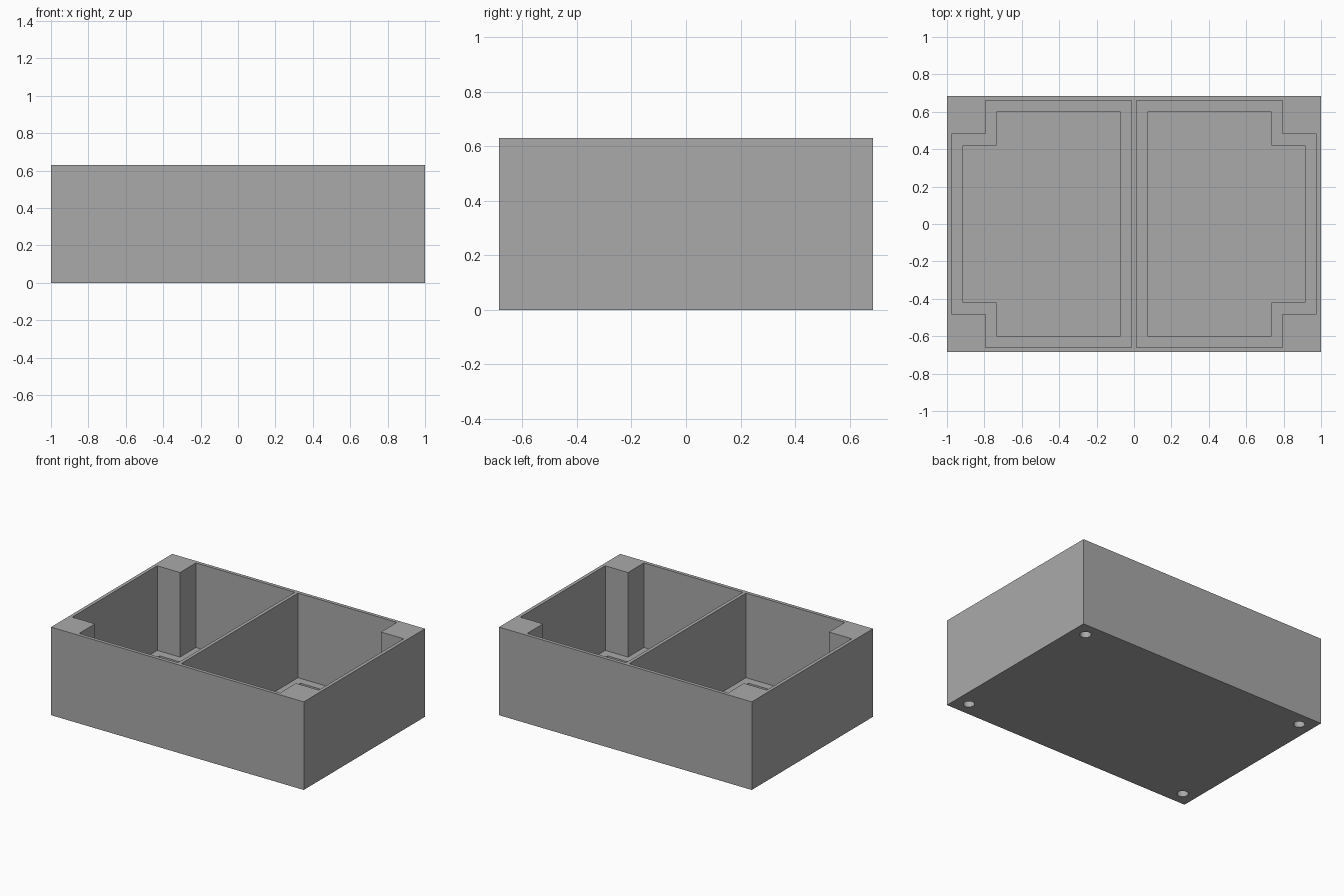
import bpy
import bmesh

cube = bpy.data.objects.get("Cube")
if cube:
    bpy.data.objects.remove(cube)

# Overall sizes
LENGTH, WIDTH, HEIGHT = 2.0, 1.37, 0.63
WALL, FLOOR, POST = 0.025, 0.025, 0.18
RIM, RECESS = 0.06, 0.01
HOLE_RADIUS, HOLE_DEPTH, HOLE_INSET = 0.037, 0.3, 0.1

grey = bpy.data.materials.new("plain grey")
grey.use_nodes = True
grey.diffuse_color = (0.4, 0.4, 0.4, 1)
grey.node_tree.nodes["Principled BSDF"].inputs["Base Color"].default_value = (0.4, 0.4, 0.4, 1)


def make_prism(name, outline, low, high):
    """Closed straight solid with the given outline."""
    bm = bmesh.new()
    base = bm.faces.new([bm.verts.new((x, y, low)) for x, y in outline])
    sides = bmesh.ops.extrude_face_region(bm, geom=[base])["geom"]
    tops = [v for v in sides if isinstance(v, bmesh.types.BMVert)]
    bmesh.ops.translate(bm, verts=tops, vec=(0, 0, high - low))
    bmesh.ops.recalc_face_normals(bm, faces=bm.faces)
    mesh = bpy.data.meshes.new(name)
    bm.to_mesh(mesh)
    bm.free()
    mesh.materials.append(grey)
    obj = bpy.data.objects.new(name, mesh)
    bpy.context.collection.objects.link(obj)
    return obj


def make_rod(name, x, y):
    """Upright cylinder for one blind hole in the underside."""
    bpy.ops.mesh.primitive_cylinder_add(vertices=32, radius=HOLE_RADIUS, depth=2 * HOLE_DEPTH, location=(x, y, 0))
    obj = bpy.context.object
    obj.name = name
    obj.data.materials.append(grey)
    return obj


def compartment(side, inset):
    """Outline of one compartment, notched round the two corner posts."""
    inner = WALL / 2 + inset
    outer = LENGTH / 2 - WALL - inset
    end = WIDTH / 2 - WALL - inset
    px, py = outer - POST, end - POST
    half = [(inner, end), (px, end), (px, py), (outer, py)]
    ring = half + [(x, -y) for x, y in reversed(half)]
    return [(side * x, y) for x, y in ring]


# Solid tray body
hx, hy = LENGTH / 2, WIDTH / 2
tray = make_prism("divided_tray", [(-hx, -hy), (hx, -hy), (hx, hy), (-hx, hy)], 0, HEIGHT)

# Compartments, shallow floor recesses and corner holes
cutters = []
for side, label in ((1, "left"), (-1, "right")):
    cutters.append(make_prism(label + "_compartment_cutter", compartment(side, 0), FLOOR, HEIGHT + 0.1))
    cutters.append(make_prism(label + "_recess_cutter", compartment(side, RIM), FLOOR - RECESS, HEIGHT + 0.05))
    for end, place in ((-1, "front"), (1, "back")):
        cutters.append(make_rod(f"{place}_{label}_hole_cutter",
                                side * (hx - HOLE_INSET), end * (hy - HOLE_INSET)))

for cutter in cutters:
    cutter.hide_render = True
    cutter.hide_set(True)
    cut = tray.modifiers.new(cutter.name, 'BOOLEAN')
    cut.operation = 'DIFFERENCE'
    cut.solver = 'EXACT'
    cut.object = cutter

# Round hole walls shade smoothly, everything else stays crisp
bpy.ops.object.select_all(action='DESELECT')
tray.select_set(True)
bpy.context.view_layer.objects.active = tray
for cut in list(tray.modifiers):
    bpy.ops.object.modifier_apply(modifier=cut.name)
for cutter in cutters:
    bpy.data.objects.remove(cutter)
bpy.ops.object.shade_smooth_by_angle()
